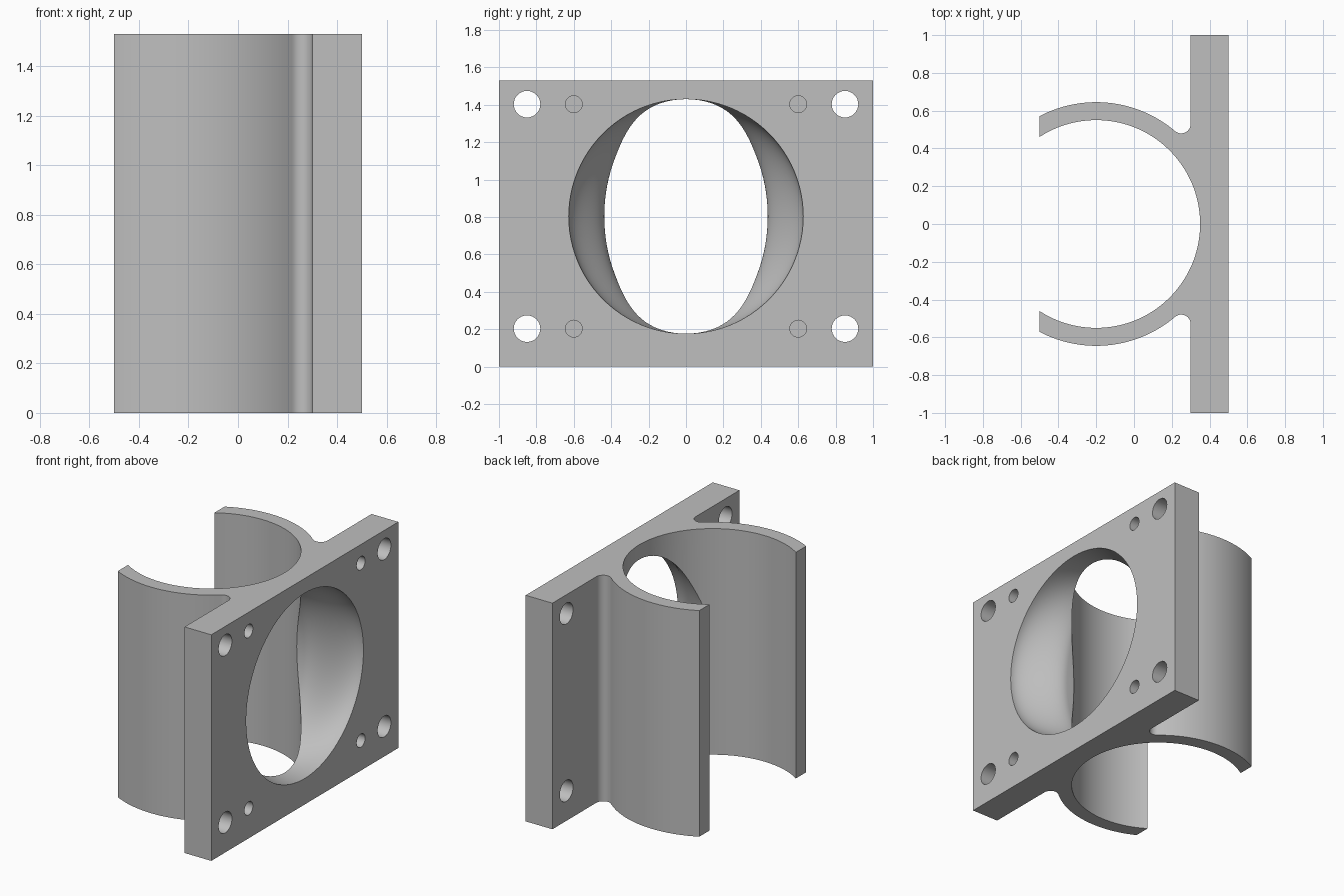
import bpy
import bmesh
from math import acos, atan2, cos, pi, radians, sin, sqrt

cube = bpy.data.objects.get("Cube")
if cube:
    bpy.data.objects.remove(cube)

HEIGHT = 1.53
MID = 0.803
BORE_X, R_IN, R_OUT = -0.2, 0.55, 0.645
OPEN_X = -0.5
PLATE_IN, PLATE_OUT = 0.3, 0.5
FILLET = 0.05

grey = bpy.data.materials.new("matte grey")
grey.use_nodes = True
colour = (0.52, 0.52, 0.52, 1)
grey.diffuse_color = colour
grey.node_tree.nodes["Principled BSDF"].inputs["Base Color"].default_value = colour


def make_object(name, bm):
    bmesh.ops.recalc_face_normals(bm, faces=bm.faces)
    mesh = bpy.data.meshes.new(name)
    bm.to_mesh(mesh)
    bm.free()
    mesh.materials.append(grey)
    obj = bpy.data.objects.new(name, mesh)
    bpy.context.collection.objects.link(obj)
    return obj


def arc(cx, cy, r, start, end, steps):
    angles = [start + (end - start) * i / steps for i in range(steps + 1)]
    return [(cx + r * cos(a), cy + r * sin(a)) for a in angles]


def loft_x(name, sections, steps):
    """Closed solid through ellipses along x; each section is (x, y, z, half_y, half_z)."""
    bm = bmesh.new()
    rings = []
    for x, y, z, ry, rz in sections:
        rings.append([bm.verts.new((x, y + ry * cos(2 * pi * i / steps),
                                    z + rz * sin(2 * pi * i / steps))) for i in range(steps)])
    for a, b in zip(rings, rings[1:]):
        for i in range(steps):
            j = (i + 1) % steps
            bm.faces.new((a[i], a[j], b[j], b[i]))
    bm.faces.new(rings[0])
    bm.faces.new(rings[-1])
    obj = make_object(name, bm)
    obj.hide_render = True
    return obj


# Half outline: bore, clamp arm, fillet, mounting plate
fillet_x = PLATE_IN - FILLET
fillet_y = sqrt((R_OUT + FILLET) ** 2 - (fillet_x - BORE_X) ** 2)
join = atan2(fillet_y, fillet_x - BORE_X)
half = arc(BORE_X, 0, R_IN, 0, acos((OPEN_X - BORE_X) / R_IN), 48)
half += arc(BORE_X, 0, R_OUT, acos((OPEN_X - BORE_X) / R_OUT), join, 32)
half += arc(fillet_x, fillet_y, FILLET, join + pi, 2 * pi, 14)[1:]
half += [(PLATE_IN, 1), (PLATE_OUT, 1)]
outline = half + [(x, -y) for x, y in reversed(half[1:])]

# Extruded clamp body
bm = bmesh.new()
base = bm.faces.new([bm.verts.new((x, y, 0)) for x, y in outline])
top = bmesh.ops.extrude_face_region(bm, geom=[base])["geom"]
bmesh.ops.translate(bm, vec=(0, 0, HEIGHT),
                    verts=[v for v in top if isinstance(v, bmesh.types.BMVert)])
body = make_object("clamp_bracket", bm)

# Port: round at the plate, easing into a tall ellipse at the bore
PORT, NARROW, EASE_END = 0.627, 0.437, 0.19
sections = [(PLATE_OUT + 0.05, 0, MID, PORT, PORT)]
for i in range(21):
    t = i / 20
    ease = t * t * (3 - 2 * t)
    sections.append((PLATE_OUT + (EASE_END - PLATE_OUT) * t, 0, MID,
                     PORT + (NARROW - PORT) * ease, PORT))
sections.append((0, 0, MID, NARROW, PORT))
cutters = [loft_x("port_cutter", sections, 96)]

# Corner bolt holes and blind pin holes
for sy in (-1, 1):
    for sz in (-1, 1):
        z = MID + sz * 0.6
        for name, y, r, depth in (("bolt_cutter", 0.85, 0.071, 0.3),
                                  ("pin_cutter", 0.6, 0.045, 0.15)):
            ends = [(x, sy * y, z, r, r) for x in (PLATE_OUT + 0.05, PLATE_OUT - depth)]
            cutters.append(loft_x(name, ends, 32))

bpy.ops.object.select_all(action="DESELECT")
bpy.context.view_layer.objects.active = body
body.select_set(True)
for cutter in cutters:
    mod = body.modifiers.new(cutter.name, "BOOLEAN")
    mod.operation = "DIFFERENCE"
    mod.solver = "EXACT"
    mod.object = cutter
    bpy.ops.object.modifier_apply(modifier=mod.name)
for cutter in cutters:
    bpy.data.objects.remove(cutter)

bpy.ops.object.shade_smooth_by_angle(angle=radians(30))
